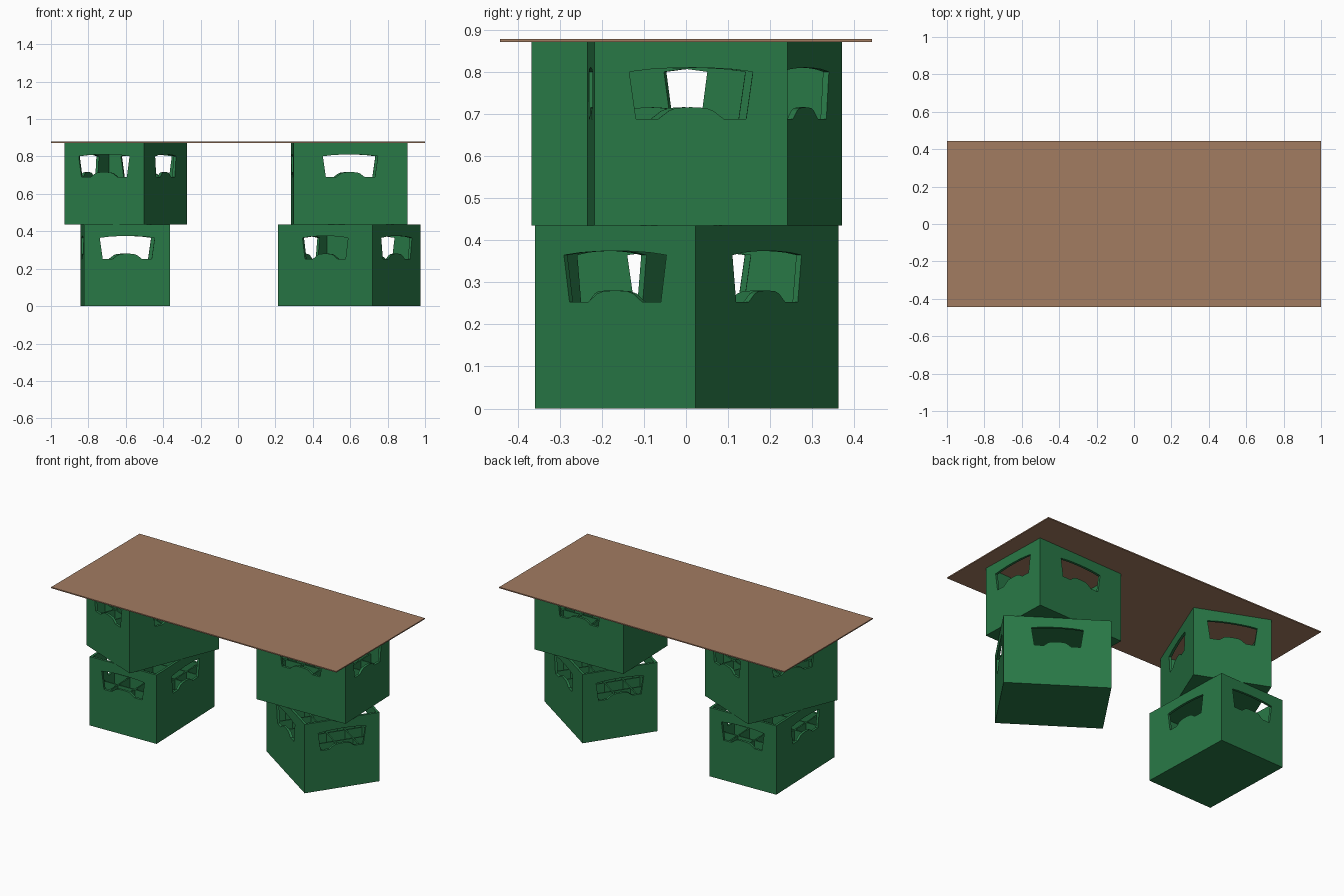
import bpy, bmesh
from math import radians
from mathutils import Matrix, Vector

if "Cube" in bpy.data.objects:
    bpy.data.objects.remove(bpy.data.objects["Cube"])

L, W, H = 0.61, 0.46, 0.436      # crate length, width, height
T = 0.015                        # wall thickness
DIV_TOP = 0.24                   # top of the bottle dividers
TABLE_T = 0.007


def material(name, color):
    m = bpy.data.materials.new(name)
    m.diffuse_color = color
    m.use_nodes = True
    m.node_tree.nodes["Principled BSDF"].inputs["Base Color"].default_value = m.diffuse_color
    return m


GREEN = material("green_plastic", (0.022, 0.19, 0.062, 1))
WOOD = material("brown_board", (0.36, 0.2, 0.12, 1))


def add_object(name, mesh, mat=None):
    ob = bpy.data.objects.new(name, mesh)
    bpy.context.collection.objects.link(ob)
    if mat:
        mesh.materials.append(mat)
    return ob


def to_mesh(bm, name):
    bmesh.ops.recalc_face_normals(bm, faces=bm.faces)
    me = bpy.data.meshes.new(name)
    bm.to_mesh(me)
    bm.free()
    return me


def box(bm, lo, hi):
    lo, hi = Vector(lo), Vector(hi)
    m = Matrix.Translation((lo + hi) / 2) @ Matrix.Diagonal((*(hi - lo), 1))
    return bmesh.ops.create_cube(bm, size=1, matrix=m)


def crate_shell():
    # open-topped tub: inset the top face and push it down to the floor
    bm = bmesh.new()
    box(bm, (-L / 2, -W / 2, 0), (L / 2, W / 2, H))
    top = max(bm.faces, key=lambda f: f.calc_center_median().z)
    bmesh.ops.inset_region(bm, faces=[top], thickness=T, use_even_offset=True)
    ext = bmesh.ops.extrude_face_region(bm, geom=[top])
    bmesh.ops.delete(bm, geom=[top] if top.is_valid else [], context='FACES_ONLY')
    bmesh.ops.translate(bm, vec=(0, 0, T - H),
                        verts=[v for v in ext["geom"] if isinstance(v, bmesh.types.BMVert)])
    return to_mesh(bm, "crate_shell")


def handle_cutter(angle):
    # hand-hole outline: arched top, raised hump in the lower edge
    half = [(0.035, 0.279), (0.052, 0.273), (0.078, 0.253), (0.131, 0.253),
            (0.147, 0.365), (0.10, 0.371), (0.05, 0.374)]
    outline = [(0, 0.281)] + half + [(0, 0.375)] + [(-x, z) for x, z in reversed(half)]
    bm = bmesh.new()
    f = bm.faces.new([bm.verts.new((x, -0.5, z)) for x, z in outline])
    ext = bmesh.ops.extrude_face_region(bm, geom=[f])
    bmesh.ops.translate(bm, vec=(0, 1, 0),
                        verts=[v for v in ext["geom"] if isinstance(v, bmesh.types.BMVert)])
    bmesh.ops.rotate(bm, verts=bm.verts, matrix=Matrix.Rotation(radians(angle), 3, 'Z'))
    ob = add_object("handle_cutter", to_mesh(bm, "handle_cutter"))
    ob.hide_render = True
    return ob


def crate_mesh():
    shell = add_object("shell_tmp", crate_shell(), GREEN)
    cutters = [handle_cutter(a) for a in (0, 90)]
    for c in cutters:
        mod = shell.modifiers.new("handles", 'BOOLEAN')
        mod.operation, mod.solver, mod.object = 'DIFFERENCE', 'EXACT', c
    dg = bpy.context.evaluated_depsgraph_get()
    me = bpy.data.meshes.new_from_object(shell.evaluated_get(dg))
    for ob in cutters + [shell]:
        bpy.data.objects.remove(ob)
    return me


def divider_mesh(nx=5, ny=4, t=0.004):
    # bottle compartments inside the crate
    bm = bmesh.new()
    for i in range(1, nx):
        x = -L / 2 + L * i / nx
        box(bm, (x - t, -W / 2 + T, T), (x + t, W / 2 - T, DIV_TOP))
    for j in range(1, ny):
        y = -W / 2 + W * j / ny
        box(bm, (-L / 2 + T, y - t, T), (L / 2 - T, y + t, DIV_TOP))
    me = to_mesh(bm, "crate_dividers")
    me.materials.append(GREEN)
    return me


# four stacked crates, each casually turned
shell_me, div_me = crate_mesh(), divider_mesh()
for name, x, y, z, ang in (("lower_left", -0.602, 0.0, 0, 91.8),
                           ("upper_left", -0.6, 0.002, H, 67.7),
                           ("lower_right", 0.595, 0.002, 0, -34),
                           ("upper_right", 0.594, 0.003, H, 1.7)):
    for part, me in (("crate", shell_me), ("dividers", div_me)):
        ob = add_object(f"{name}_{part}", me)
        ob.location = (x, y, z)
        ob.rotation_euler.z = radians(ang)

# table top board
bm = bmesh.new()
box(bm, (-1, -0.443, 2 * H), (1, 0.443, 2 * H + TABLE_T))
add_object("table_top", to_mesh(bm, "table_top"), WOOD)
